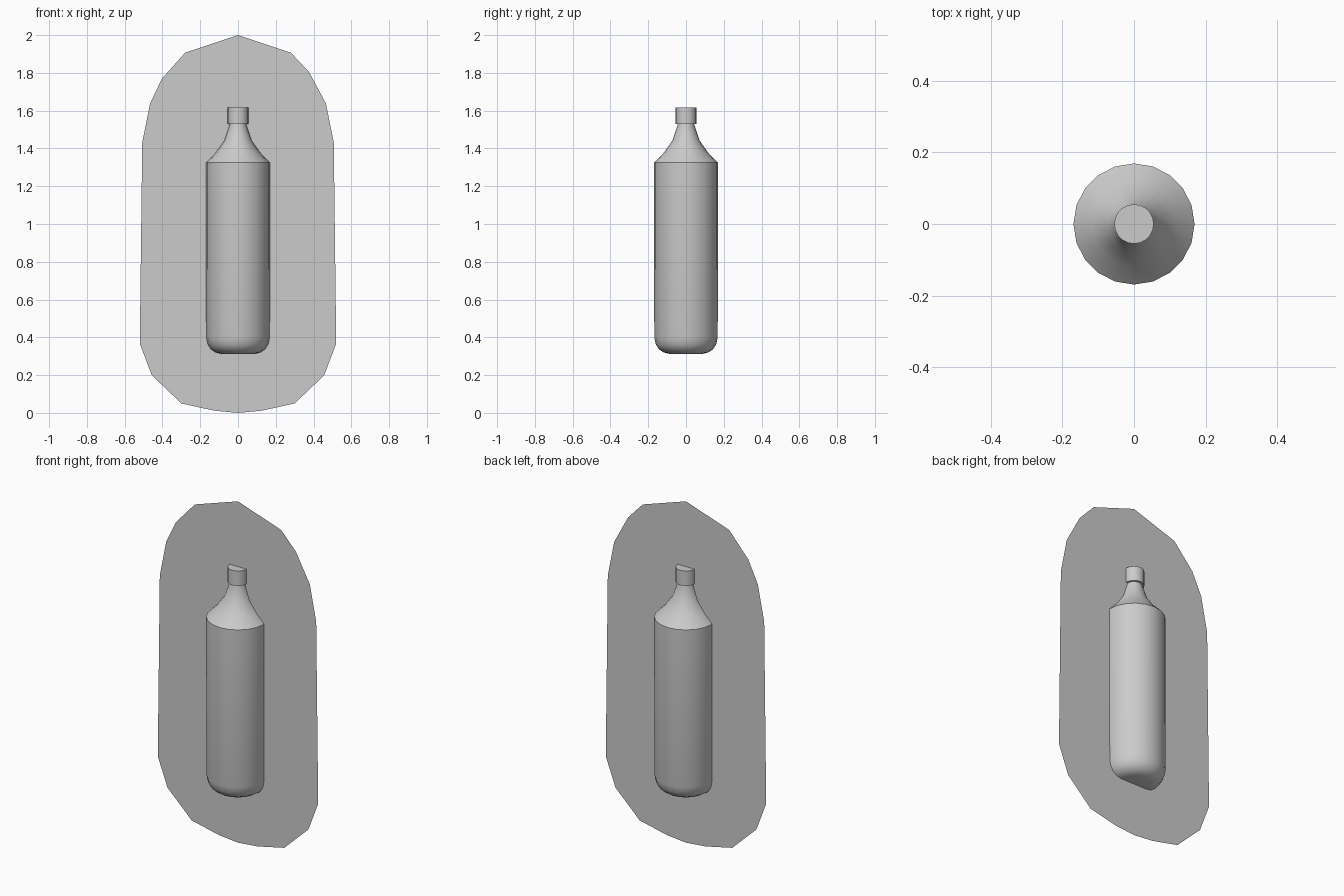
import bpy, bmesh, math

if "Cube" in bpy.data.objects:
    bpy.data.objects.remove(bpy.data.objects["Cube"])

SIDES = 20


def finish(bm, name, smooth=False):
    mesh = bpy.data.meshes.new(name)
    bm.to_mesh(mesh)
    bm.free()
    obj = bpy.data.objects.new(name, mesh)
    bpy.context.collection.objects.link(obj)
    if smooth:
        bpy.ops.object.select_all(action='DESELECT')
        obj.select_set(True)
        bpy.context.view_layer.objects.active = obj
        bpy.ops.object.shade_smooth_by_angle(angle=math.radians(32))
    return obj


def lathe(name, profile):
    """Revolve (radius, height) points around z and close both ends."""
    bm = bmesh.new()
    rings = []
    for r, z in profile:
        rings.append([bm.verts.new((r * math.cos(2 * math.pi * i / SIDES),
                                    r * math.sin(2 * math.pi * i / SIDES), z))
                      for i in range(SIDES)])
    for a, b in zip(rings, rings[1:]):
        for i in range(SIDES):
            j = (i + 1) % SIDES
            bm.faces.new((a[i], a[j], b[j], b[i]))
    bm.faces.new(rings[0][::-1])
    bm.faces.new(rings[-1])
    return finish(bm, name, smooth=True)


# Bottle body: rounded base, straight wall, concave shoulder and neck
lathe("bottle_body", [(0.09, 0.313), (0.118, 0.32), (0.143, 0.337), (0.16, 0.363),
                      (0.168, 0.40), (0.169, 1.325), (0.118, 1.377),
                      (0.073, 1.44), (0.043, 1.53), (0.043, 1.54)])

# Bottle cap
lathe("bottle_cap", [(0.055, 1.53), (0.055, 1.617)])

# Thin backing sheet through the middle of the bottle
right = [(0.127, 0.012), (0.30, 0.05), (0.457, 0.20), (0.52, 0.367),
         (0.507, 1.43), (0.466, 1.637)]
outline = ([(0, 0.003)] + right + [(0.376, 1.805), (0.28, 1.907), (0, 2.0),
           (-0.28, 1.907), (-0.404, 1.768)] + [(-x, z) for x, z in reversed(right)])
bm = bmesh.new()
bm.faces.new([bm.verts.new((x, 0, max(z - 0.003, 0) if z < 0.01 else z)) for x, z in outline])
finish(bm, "backing_sheet")
